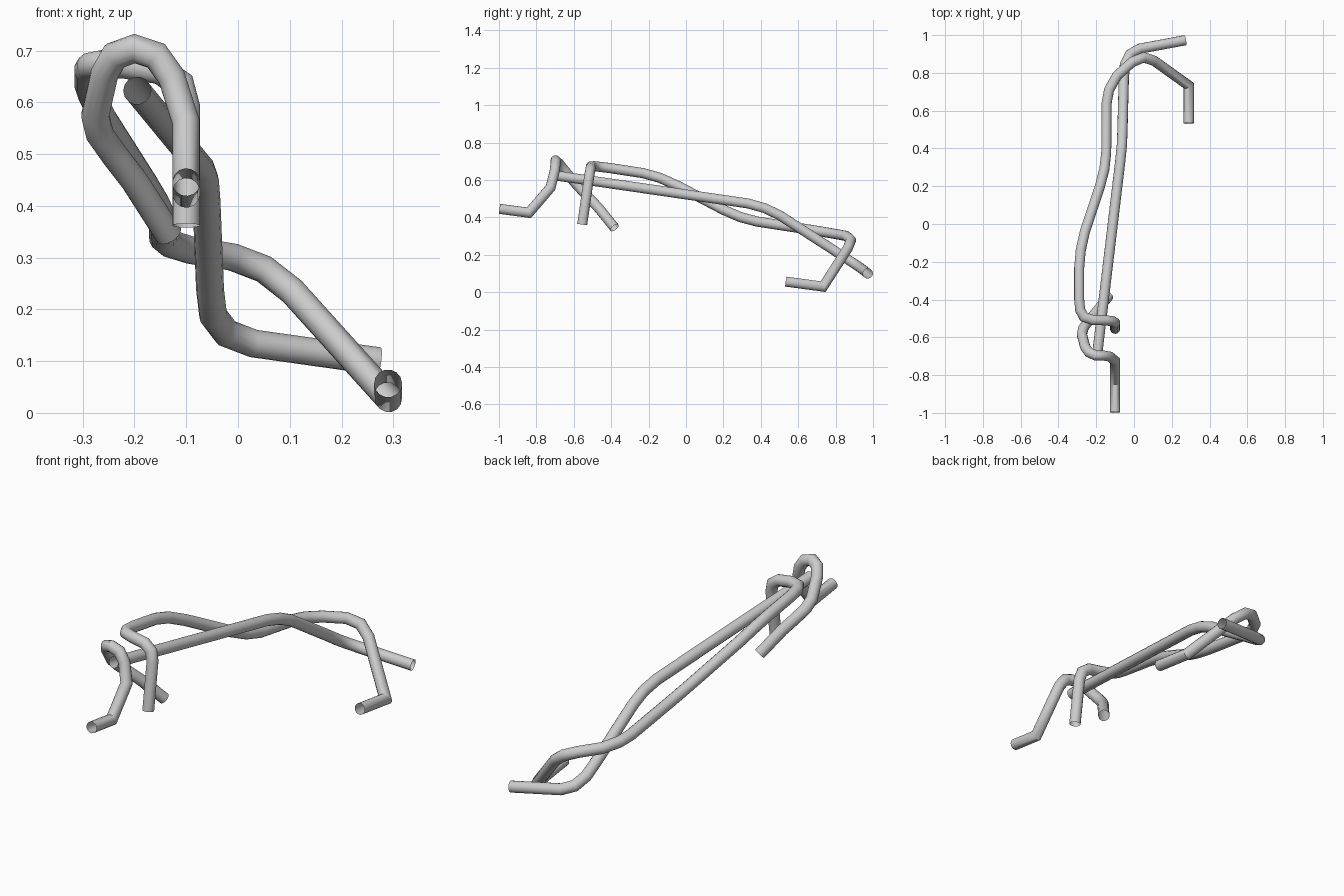
import bpy, bmesh, math
from mathutils import Vector

RADIUS = 0.027
SIDES = 14


def tube(name, path):
    """Open-ended round tube swept along a path with mitred corners."""
    pts = [Vector(p) for p in path]
    dirs = [(b - a).normalized() for a, b in zip(pts, pts[1:])]
    u = dirs[0].orthogonal().normalized()
    v = dirs[0].cross(u)
    ring = [pts[0] + RADIUS * (u * math.cos(t) + v * math.sin(t))
            for t in (2 * math.pi * i / SIDES for i in range(SIDES))]
    rings = [ring]
    for i, d in enumerate(dirs):
        # slide the ring along the segment on to the next mitre plane
        n = (d + dirs[i + 1]).normalized() if i + 1 < len(dirs) else d
        ring = [p + d * ((pts[i + 1] - p).dot(n) / d.dot(n)) for p in ring]
        rings.append(ring)
    bm = bmesh.new()
    vr = [[bm.verts.new(p) for p in r] for r in rings]
    for a, b in zip(vr, vr[1:]):
        for k in range(SIDES):
            j = (k + 1) % SIDES
            bm.faces.new((a[k], a[j], b[j], b[k]))
    mesh = bpy.data.meshes.new(name)
    bm.to_mesh(mesh)
    bm.free()
    obj = bpy.data.objects.new(name, mesh)
    bpy.context.collection.objects.link(obj)
    bpy.context.view_layer.objects.active = obj
    obj.select_set(True)
    bpy.ops.object.shade_smooth_by_angle(angle=math.radians(40))
    obj.select_set(False)


# long straight pipe with a bent back end
tube("long_pipe", [
    (0.272, 0.973, 0.10), (0.03, 0.928, 0.134), (-0.022, 0.898, 0.154),
    (-0.048, 0.845, 0.188), (-0.054, 0.77, 0.238), (-0.061, 0.50, 0.412),
    (-0.064, 0.42, 0.45), (-0.073, 0.33, 0.475), (-0.195, -0.69, 0.623)])

# wavy pipe, hooked at both ends
tube("wavy_pipe", [
    (-0.10, -0.555, 0.362), (-0.10, -0.522, 0.59), (-0.112, -0.515, 0.635),
    (-0.15, -0.51, 0.662), (-0.22, -0.508, 0.673), (-0.265, -0.492, 0.674),
    (-0.285, -0.455, 0.67), (-0.29, -0.40, 0.663), (-0.29, -0.23, 0.637),
    (-0.282, -0.14, 0.612), (-0.26, -0.04, 0.567), (-0.18, 0.20, 0.441),
    (-0.157, 0.29, 0.402), (-0.147, 0.38, 0.378), (-0.145, 0.64, 0.338),
    (-0.132, 0.71, 0.327), (-0.09, 0.785, 0.314), (-0.01, 0.857, 0.301),
    (0.05, 0.882, 0.278), (0.105, 0.865, 0.235), (0.29, 0.733, 0.03),
    (0.29, 0.533, 0.057)])

# short pipe with the looped bend at the front
tube("looped_pipe", [
    (-0.10, -0.997, 0.446), (-0.10, -0.84, 0.425), (-0.10, -0.724, 0.56),
    (-0.128, -0.702, 0.648), (-0.158, -0.697, 0.69), (-0.20, -0.697, 0.704),
    (-0.238, -0.68, 0.69), (-0.258, -0.652, 0.655), (-0.276, -0.585, 0.575),
    (-0.267, -0.55, 0.538), (-0.238, -0.51, 0.497), (-0.20, -0.465, 0.448),
    (-0.134, -0.382, 0.345)])
